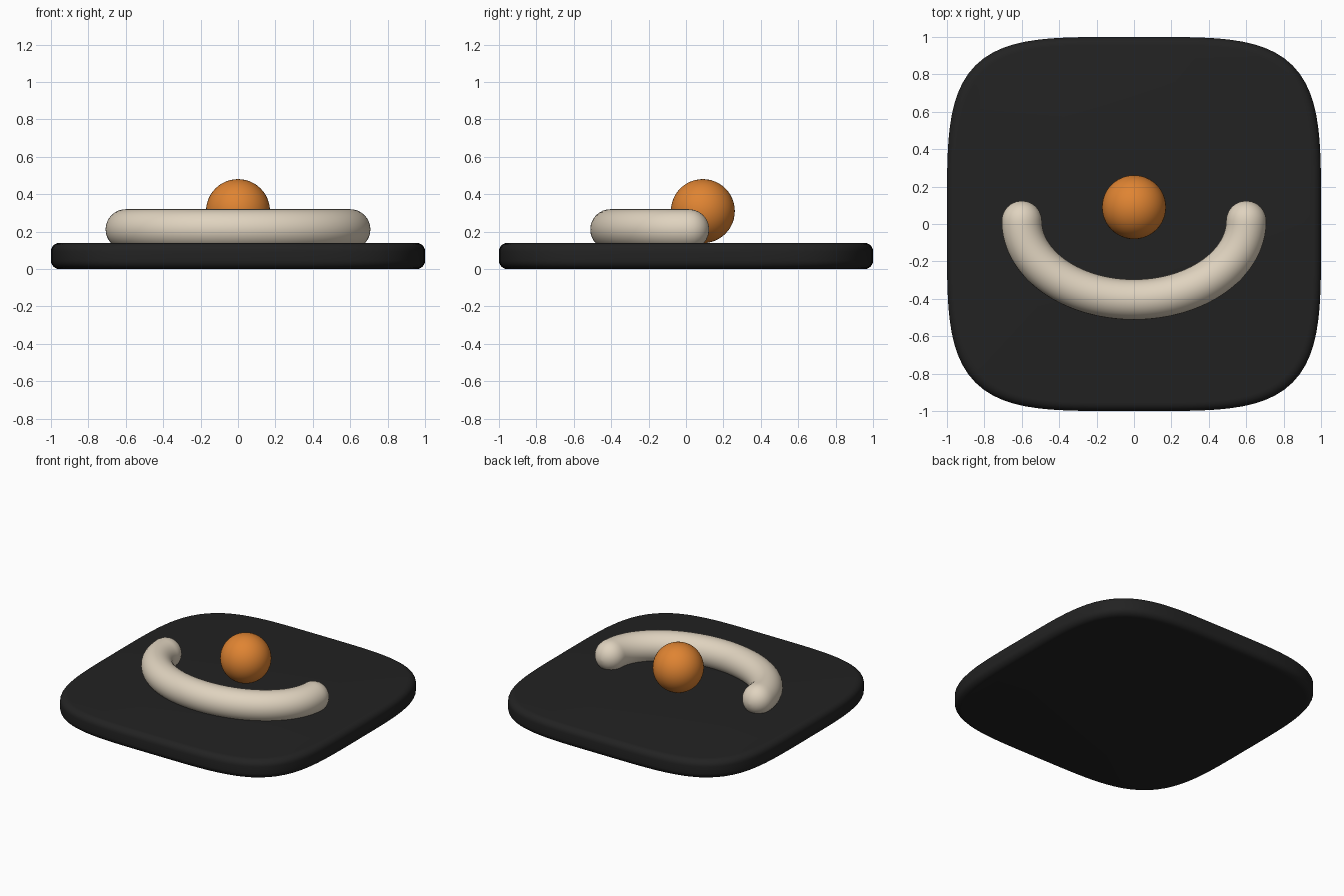
import bpy, bmesh, math
from mathutils import Vector

if "Cube" in bpy.data.objects:
    bpy.data.objects.remove(bpy.data.objects["Cube"])


def material(name, rgb):
    m = bpy.data.materials.new(name)
    m.diffuse_color = (*rgb, 1)
    m.use_nodes = True
    m.node_tree.nodes["Principled BSDF"].inputs["Base Color"].default_value = m.diffuse_color
    return m


def mesh_object(name, rings, mat):
    """Skin a stack of equal closed rings and cap both ends."""
    bm = bmesh.new()
    loops = [[bm.verts.new(p) for p in ring] for ring in rings]
    n = len(loops[0])
    for a, b in zip(loops, loops[1:]):
        for i in range(n):
            j = (i + 1) % n
            bm.faces.new((a[i], a[j], b[j], b[i]))
    bm.faces.new(loops[0][::-1])
    bm.faces.new(loops[-1])
    bmesh.ops.recalc_face_normals(bm, faces=bm.faces)
    me = bpy.data.meshes.new(name)
    bm.to_mesh(me)
    bm.free()
    ob = bpy.data.objects.new(name, me)
    bpy.context.collection.objects.link(ob)
    finish(ob, mat)
    return ob


def finish(ob, mat):
    ob.data.materials.append(mat)
    bpy.ops.object.select_all(action='DESELECT')
    ob.select_set(True)
    bpy.context.view_layer.objects.active = ob
    bpy.ops.object.shade_smooth_by_angle(angle=math.radians(35))


charcoal = material("charcoal", (0.016, 0.016, 0.016))
cream = material("cream", (0.74, 0.65, 0.52))
orange = material("orange", (0.74, 0.23, 0.032))

# Base: squircle slab with a rounded rim
HEIGHT, RIM, POWER = 0.14, 0.045, 4.2


def squircle(inset, z, n=128):
    pts = []
    for i in range(n):
        t = math.tau * i / n
        c, s = math.cos(t), math.sin(t)
        r = (abs(c) ** POWER + abs(s) ** POWER) ** (-1 / POWER)
        pts.append((c * r * (1 - inset), s * r * (1 - inset), z))
    return pts


arc = [math.pi / 2 * k / 6 for k in range(7)]
profile = [(RIM * (1 - math.sin(a)), RIM * (1 - math.cos(a))) for a in arc]
profile += [(i, HEIGHT - z) for i, z in reversed(profile)]
mesh_object("base_slab", [squircle(i, z) for i, z in profile], charcoal)

# Curved bar: round tube swept along half an ellipse, with domed ends
TUBE, CX, CY, CZ = 0.108, 0.6, 0.42, 0.212


def bar_ring(angle, radius, shift=0):
    centre = Vector((CX * math.cos(angle), 0.016 + CY * math.sin(angle), CZ))
    tangent = Vector((-CX * math.sin(angle), CY * math.cos(angle), 0)).normalized()
    side = Vector((tangent.y, -tangent.x, 0))
    return [centre + tangent * shift + radius * (side * math.cos(u) + Vector((0, 0, math.sin(u))))
            for u in (math.tau * k / 32 for k in range(32))]


dome = [math.radians(d) for d in (88, 75, 60, 45, 30, 15)]
rings = [bar_ring(math.pi, TUBE * math.cos(d), -TUBE * math.sin(d)) for d in dome]
rings += [bar_ring(math.pi + math.pi * k / 64, TUBE) for k in range(65)]
rings += [bar_ring(math.tau, TUBE * math.cos(d), TUBE * math.sin(d)) for d in reversed(dome)]
mesh_object("curved_bar", rings, cream)

# Ball resting on the base
bpy.ops.mesh.primitive_uv_sphere_add(segments=48, ring_count=24, radius=0.171,
                                     location=(0, 0.09, 0.31))
ball = bpy.context.object
ball.name = "ball"
finish(ball, orange)
